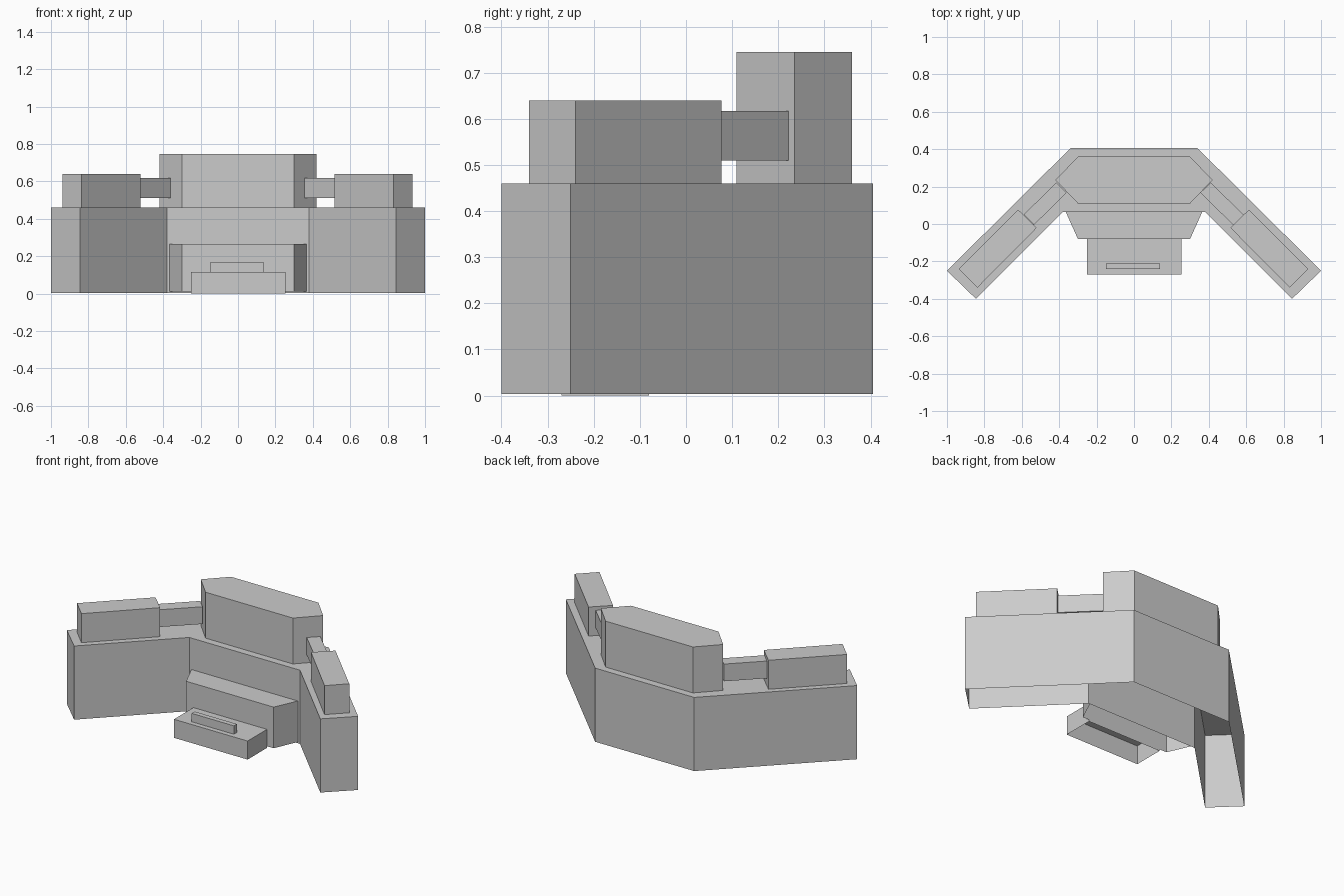
import bpy, bmesh

cube = bpy.data.objects.get("Cube")
if cube:
    bpy.data.objects.remove(cube, do_unlink=True)

# One plain grey for everything
grey = bpy.data.materials.new("plain_grey")
grey.use_nodes = True
GREY = (0.6, 0.6, 0.6, 1)
grey.diffuse_color = GREY
grey.node_tree.nodes["Principled BSDF"].inputs["Base Color"].default_value = GREY


def prism(name, plan, z0, z1, closed_bottom=False):
    """Upright shell with a top, over a counter-clockwise plan outline."""
    bm = bmesh.new()
    low = [bm.verts.new((x, y, z0)) for x, y in plan]
    high = [bm.verts.new((x, y, z1)) for x, y in plan]
    n = len(plan)
    for i in range(n):
        j = (i + 1) % n
        bm.faces.new((low[i], low[j], high[j], high[i]))
    bm.faces.new(high)
    if closed_bottom:
        bm.faces.new(low[::-1])
    mesh = bpy.data.meshes.new(name)
    bm.to_mesh(mesh)
    bm.free()
    mesh.materials.append(grey)
    obj = bpy.data.objects.new(name, mesh)
    bpy.context.collection.objects.link(obj)
    return obj


def mirrored(half):
    """Complete a +x half outline, listed front to back, across x = 0."""
    return half + [(-x, y) for x, y in reversed(half)]


def rect(x0, x1, y0, y1):
    return [(x0, y0), (x1, y0), (x1, y1), (x0, y1)]


# Angled wall: centre section with two swept wings, open underneath
prism("main_wall", mirrored([(0.38, 0.065), (0.845, -0.40),
                             (1.0, -0.25), (0.34, 0.405)]), 0.003, 0.46)

# Raised centre block with pointed ends
prism("centre_block", mirrored([(0.30, 0.11), (0.42, 0.235),
                                (0.30, 0.36)]), 0.46, 0.745)

# Tapered step, low front box and the bar on top of it
prism("front_step", mirrored([(0.30, -0.08), (0.365, 0.065)]), 0.01, 0.265)
prism("front_box", rect(-0.25, 0.255, -0.27, -0.08), 0, 0.115)
prism("front_bar", rect(-0.15, 0.14, -0.24, -0.21), 0.115, 0.167)

# Wing blocks and the beams joining them to the centre block
wing_plan = [(0.52, -0.02), (0.837, -0.34), (0.937, -0.24), (0.62, 0.077)]
beam_plan = [(0.36, 0.167), (0.535, -0.005), (0.59, 0.05), (0.415, 0.222)]
for side, sign, shift in (("left", 1, -0.005), ("right", -1, 0)):
    def place(plan):
        pts = [(sign * x + shift, y) for x, y in plan]
        return pts if sign > 0 else pts[::-1]
    prism(side + "_wing_block", place(wing_plan), 0.46, 0.64)
    prism(side + "_beam", place(beam_plan), 0.51, 0.617, True)
